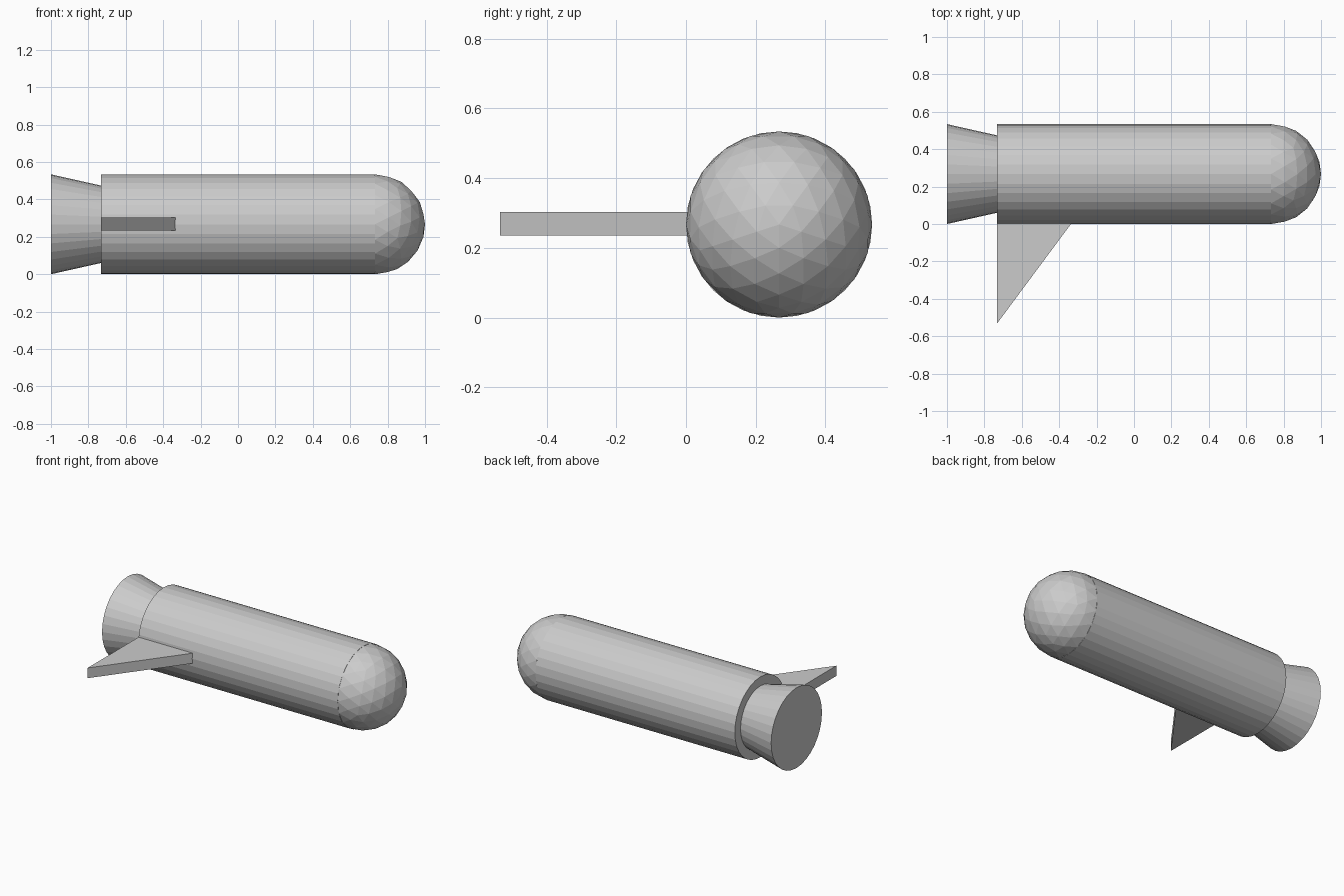
import bpy, bmesh
from math import pi, radians
from mathutils import Matrix, Vector

if "Cube" in bpy.data.objects:
    bpy.data.objects.remove(bpy.data.objects["Cube"])

R = 0.267            # body radius, also height of the axis
SIDES = 32
X_TAIL, X_BACK, X_NOSE = -1.0, -0.733, 0.733


def add_object(name, bm):
    bmesh.ops.recalc_face_normals(bm, faces=bm.faces)
    mesh = bpy.data.meshes.new(name)
    bm.to_mesh(mesh)
    bm.free()
    obj = bpy.data.objects.new(name, mesh)
    bpy.context.collection.objects.link(obj)
    return obj


def tube(name, x0, x1, r0, r1):
    """Closed cylinder or cone along x on the shared axis."""
    bm = bmesh.new()
    bmesh.ops.create_cone(bm, cap_ends=True, segments=SIDES,
                          radius1=r0, radius2=r1, depth=x1 - x0)
    bmesh.ops.transform(bm, verts=bm.verts, matrix=(
        Matrix.Translation(((x0 + x1) / 2, R, R)) @ Matrix.Rotation(pi / 2, 4, 'Y')))
    return add_object(name, bm)


# Main body and flared exhaust nozzle
tube("body", X_BACK, X_NOSE, R, R)
tube("nozzle", X_TAIL, X_BACK, R, 0.207)

# Faceted round nose: half of an icosphere
bm = bmesh.new()
bmesh.ops.create_icosphere(bm, subdivisions=3, radius=R)
bmesh.ops.rotate(bm, verts=bm.verts, matrix=Matrix.Rotation(radians(90), 3, 'Y'))
bmesh.ops.bisect_plane(bm, geom=bm.verts[:] + bm.edges[:] + bm.faces[:], dist=1e-4,
                       plane_co=(0, 0, 0), plane_no=(1, 0, 0), clear_inner=True)
for v in bm.verts:
    v.co = v.co.normalized() * R      # snap the cut rim to the body radius
bmesh.ops.translate(bm, verts=bm.verts, vec=(X_NOSE, R, R))
add_object("nose", bm)

# Single triangular side fin
bm = bmesh.new()
outline = [(X_BACK, 0.003), (X_BACK, -0.533), (-0.335, 0.003)]
face = bm.faces.new([bm.verts.new((x, y, 0.235)) for x, y in outline])
ext = bmesh.ops.extrude_face_region(bm, geom=[face])
bmesh.ops.translate(bm, vec=Vector((0, 0, 0.068)),
                    verts=[g for g in ext["geom"] if isinstance(g, bmesh.types.BMVert)])
add_object("side_fin", bm)
